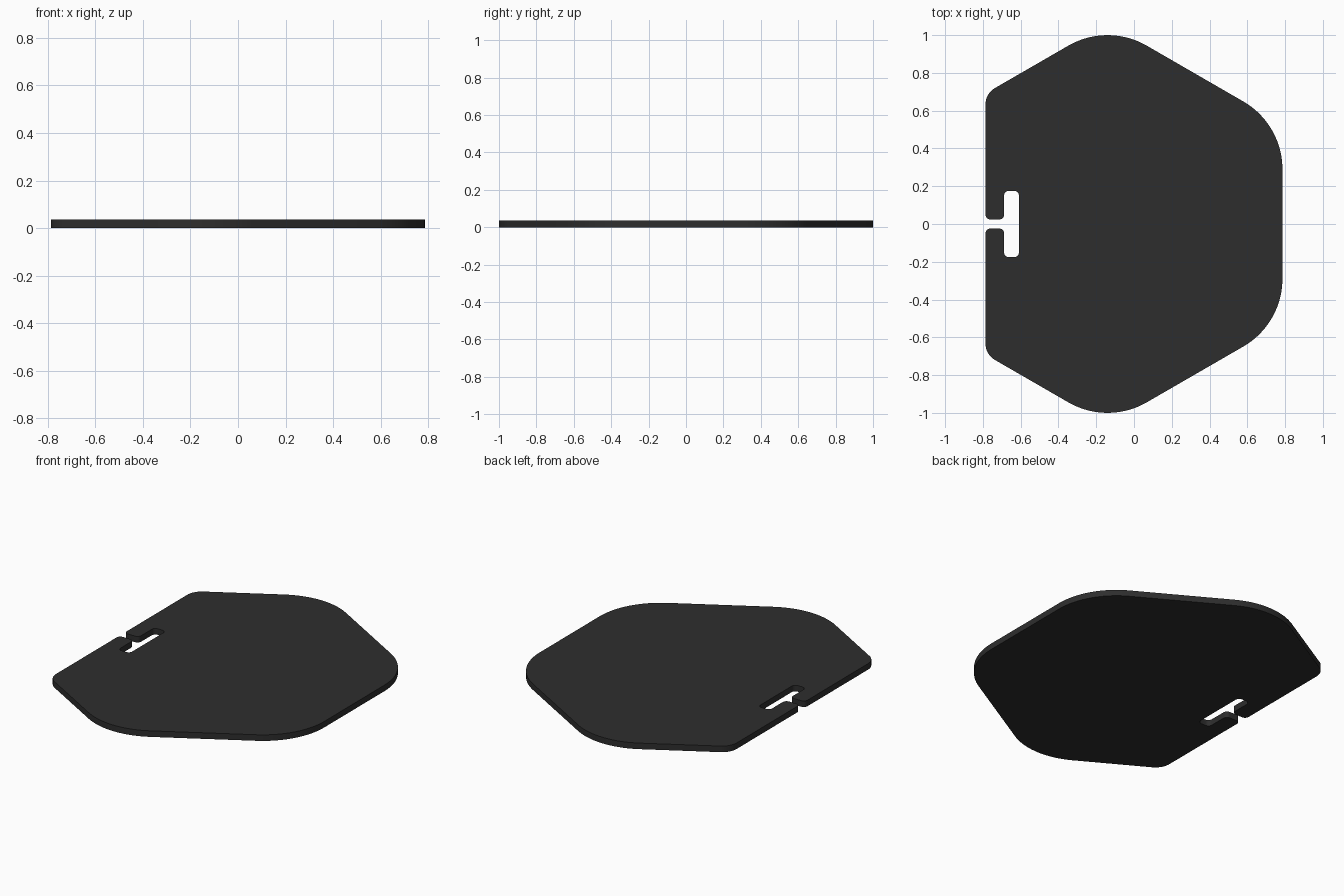
import bpy, bmesh, math
from mathutils import Vector

if "Cube" in bpy.data.objects:
    bpy.data.objects.remove(bpy.data.objects["Cube"])

THICK = 0.037


def fillet(corners):
    """Closed outline from (x, y, radius) corners, each rounded with an arc."""
    pts = []
    n = len(corners)
    for i, (x, y, r) in enumerate(corners):
        p = Vector((x, y))
        a = (Vector(corners[i - 1][:2]) - p).normalized()
        b = (Vector(corners[(i + 1) % n][:2]) - p).normalized()
        half = a.angle(b) / 2
        centre = p + (a + b).normalized() * (r / math.sin(half))
        start = p + a * (r / math.tan(half)) - centre
        end = p + b * (r / math.tan(half)) - centre
        sweep = start.angle_signed(end)
        steps = 20 if r > 0.05 else 8
        for k in range(steps + 1):
            t = -sweep * k / steps
            c, s = math.cos(t), math.sin(t)
            pts.append(centre + Vector((start.x * c - start.y * s,
                                        start.x * s + start.y * c)))
    return pts


# Upper half of the outline: rounded hexagon, then the T-shaped strap slot
half = [
    (0.786, 0.529, 0.415),
    (-0.14, 1.064, 0.415),
    (-0.786, 0.691, 0.10),
    (-0.786, 0.024, 0.025),
    (-0.688, 0.024, 0.025),
    (-0.688, 0.175, 0.025),
    (-0.609, 0.175, 0.025),
]
outline = fillet(half + [(x, -y, r) for x, y, r in reversed(half)])

# Extrude the outline into a flat plate
bm = bmesh.new()
face = bm.faces.new([bm.verts.new((p.x, p.y, 0)) for p in outline])
ext = bmesh.ops.extrude_face_region(bm, geom=[face], use_keep_orig=True)
for v in ext["geom"]:
    if isinstance(v, bmesh.types.BMVert):
        v.co.z = THICK
bmesh.ops.recalc_face_normals(bm, faces=bm.faces)
mesh = bpy.data.meshes.new("slotted_plate")
bm.to_mesh(mesh)
bm.free()
plate = bpy.data.objects.new("slotted_plate", mesh)
bpy.context.collection.objects.link(plate)

# Dark charcoal colour
mat = bpy.data.materials.new("charcoal")
mat.diffuse_color = (0.027, 0.027, 0.027, 1)
mat.use_nodes = True
mat.node_tree.nodes["Principled BSDF"].inputs["Base Color"].default_value = mat.diffuse_color
mesh.materials.append(mat)

# Smooth the rounded rim, keep the plate edges crisp
bpy.context.view_layer.objects.active = plate
plate.select_set(True)
bpy.ops.object.shade_smooth_by_angle(angle=math.radians(30))
